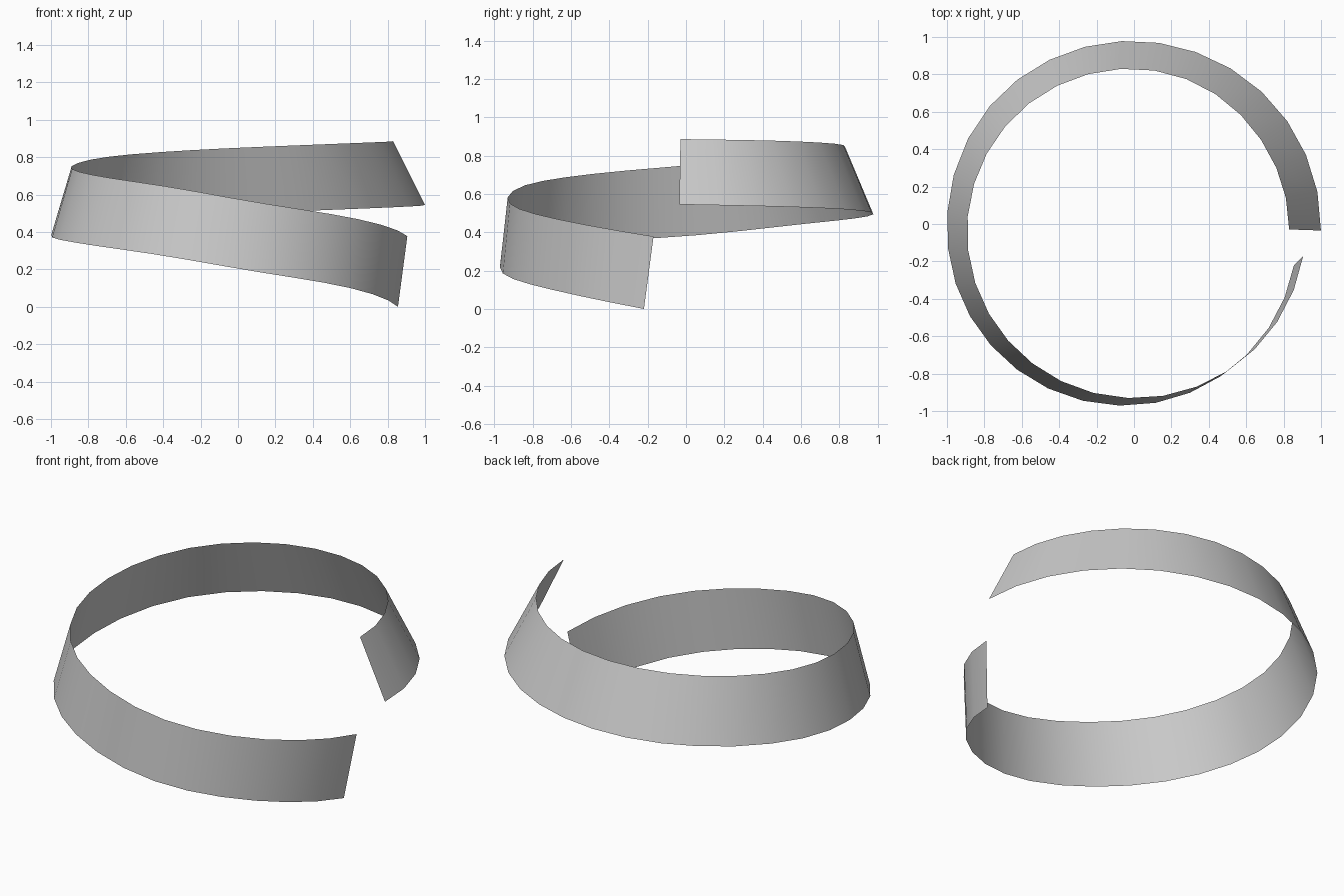
import bpy, bmesh
from math import radians, cos, sin

if "Cube" in bpy.data.objects:
    bpy.data.objects.remove(bpy.data.objects["Cube"])

SEGMENTS_PER_KEY = 3   # 10 spans x 3 = 30 strip segments

# Edge profiles along the strip: (angle in degrees, radius, height)
LOWER = [(-2, 1.00, .545), (33.9, .987, .532), (70.3, .977, .512), (105.5, .983, .483),
         (140.7, .996, .445), (176.5, 1.00, .385), (209.3, 1.006, .345), (242.4, .992, .283),
         (277, .963, .185), (310.8, .923, .10), (345.6, .883, 0)]
UPPER = [(-2, .83, .886), (33.5, .815, .878), (70.1, .824, .862), (107, .838, .838),
         (142.8, .864, .803), (177.4, .89, .752), (211.8, .912, .705), (245.1, .926, .645),
         (279.6, .932, .55), (314, .93, .468), (349.4, .921, .378)]


def spline(keys, n):
    """Smooth interpolation through the keys, n steps per span."""
    ext = lambda a, b: tuple(2 * p - q for p, q in zip(a, b))
    k = [ext(keys[0], keys[1])] + keys + [ext(keys[-1], keys[-2])]
    out = []
    for i in range(1, len(k) - 2):
        for j in range(n):
            t = j / n
            out.append([.5 * (2 * b + (c - a) * t + (2 * a - 5 * b + 4 * c - d) * t * t
                              + (3 * b - a - 3 * c + d) * t ** 3)
                        for a, b, c, d in zip(k[i - 1], k[i], k[i + 1], k[i + 2])])
    return out + [keys[-1]]


def polar(p):
    a = radians(p[0])
    return (p[1] * cos(a), p[1] * sin(a), p[2])


# Open spiral ribbon: one row of quads between the two edges
bm = bmesh.new()
low = [bm.verts.new(polar(p)) for p in spline(LOWER, SEGMENTS_PER_KEY)]
top = [bm.verts.new(polar(p)) for p in spline(UPPER, SEGMENTS_PER_KEY)]
for i in range(len(low) - 1):
    face = bm.faces.new((low[i], low[i + 1], top[i + 1], top[i]))
    face.smooth = True
mesh = bpy.data.meshes.new("spiral_band")
bm.to_mesh(mesh)
bm.free()
band = bpy.data.objects.new("spiral_band", mesh)
bpy.context.collection.objects.link(band)
